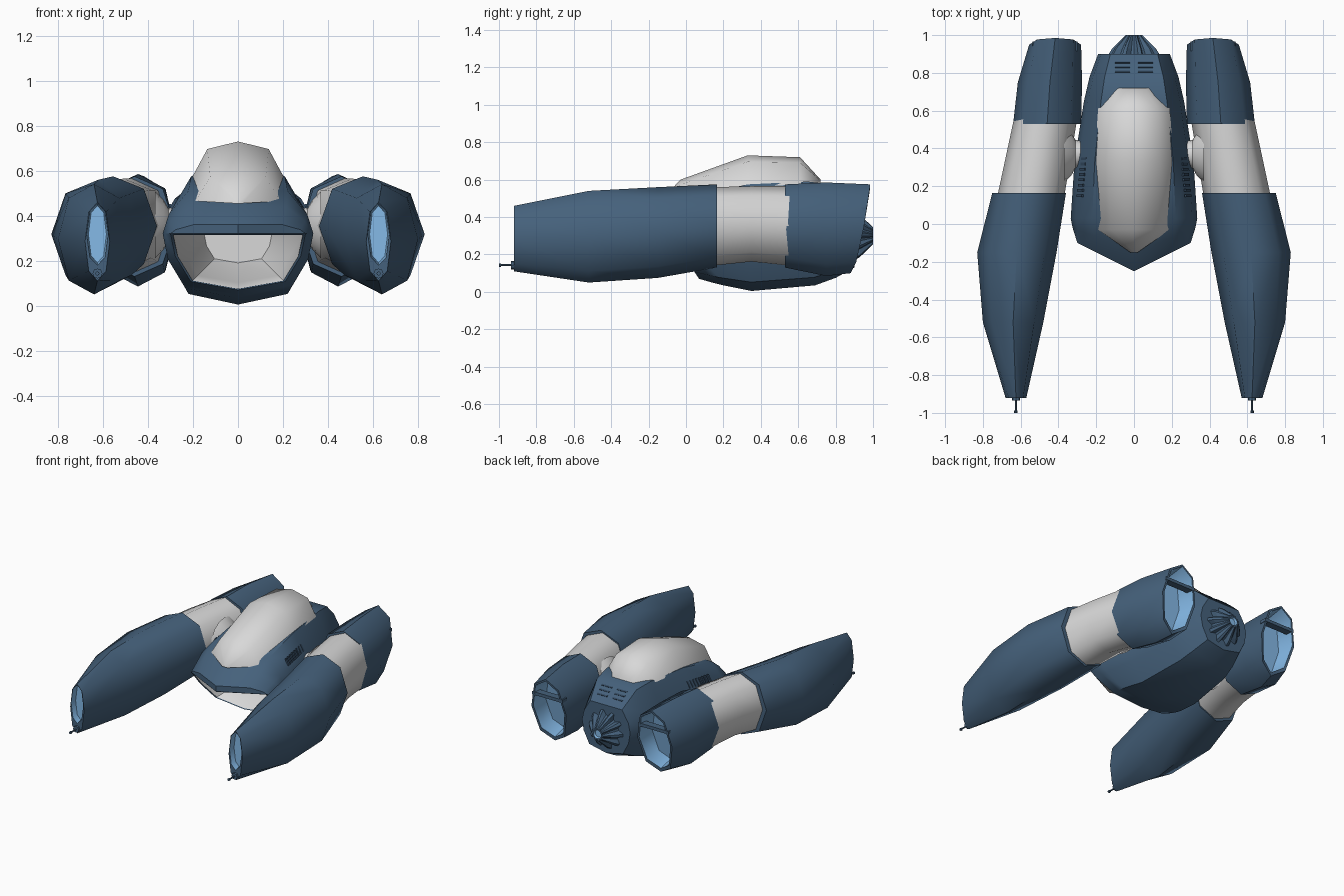
import bpy, bmesh, math
from mathutils import Vector

cube = bpy.data.objects.get("Cube")
if cube:
    bpy.data.objects.remove(cube, do_unlink=True)


def material(name, rgb):
    m = bpy.data.materials.new(name)
    m.use_nodes = True
    m.diffuse_color = (*rgb, 1)
    for node in m.node_tree.nodes:
        if node.type == 'BSDF_PRINCIPLED':
            node.inputs["Base Color"].default_value = (*rgb, 1)
    return m


MATS = [material("slate_blue", (0.06, 0.12, 0.2)),
        material("pale_grey", (0.69, 0.69, 0.69)),
        material("glow_blue", (0.24, 0.5, 0.82)),
        material("dark_navy", (0.035, 0.07, 0.12))]
BLUE, GREY, GLOW, NAVY = range(4)
OCTAGON = [(1, 0), (.7, .75), (0, 1), (-.7, .75), (-1, 0), (-.7, -.75), (0, -1), (.7, -.75)]


def finish(name, bm, smooth=50, mirror=False):
    bmesh.ops.remove_doubles(bm, verts=bm.verts, dist=0.0005)
    bmesh.ops.recalc_face_normals(bm, faces=bm.faces)
    mesh = bpy.data.meshes.new(name)
    bm.to_mesh(mesh)
    bm.free()
    for m in MATS:
        mesh.materials.append(m)
    ob = bpy.data.objects.new(name, mesh)
    bpy.context.collection.objects.link(ob)
    if smooth:
        bpy.ops.object.select_all(action='DESELECT')
        ob.select_set(True)
        bpy.context.view_layer.objects.active = ob
        bpy.ops.object.shade_smooth_by_angle(angle=math.radians(smooth))
    if mirror:
        ob.modifiers.new("Mirror", 'MIRROR').use_mirror_merge = False
    return ob


def add_face(bm, points, mat=BLUE):
    bm.faces.new([bm.verts.new(p) for p in points]).material_index = mat


def loft(bm, rings, mats, caps=(None, None)):
    """Skin closed rings; one material per strip, optional end caps."""
    for a, b, mat in zip(rings, rings[1:], mats):
        for i in range(len(a)):
            j = (i + 1) % len(a)
            add_face(bm, (a[i], a[j], b[j], b[i]), mat)
    for ring, mat in zip((rings[0], rings[-1]), caps):
        if mat is not None:
            add_face(bm, ring, mat)


def section(y, x0, x1, z0, z1, lean=0):
    """Eight-sided ring filling a box; lean pushes its top backwards."""
    cx, cz, a, b = (x0 + x1) / 2, (z0 + z1) / 2, (x1 - x0) / 2, (z1 - z0) / 2
    return [Vector((cx + a * u, y + lean * ((v + 1) / 2) ** 0.6, cz + b * v)) for u, v in OCTAGON]


def box(bm, centre, size, tilt=0, axis='X', mat=NAVY):
    from mathutils import Matrix
    m = Matrix.Translation(centre) @ Matrix.Rotation(tilt, 4, axis) @ Matrix.Diagonal((*size, 1))
    made = bmesh.ops.create_cube(bm, size=1, matrix=m)
    for f in {f for v in made["verts"] for f in v.link_faces}:
        f.material_index = mat


# --- Hull: rings through the waist, with a prow above and a set-back chin below
WAIST = 0.32
UPPER = [(1, 0), (.92, .45), (.66, 1)]
LOWER = [(.93, .4), (.7, .85), (0, 1)]


def hull_ring(y, y_low, prow, w, z_low, z_top):
    half = [Vector((0, y, z_top))]
    for u, v in reversed(UPPER):
        half.append(Vector((u * w, y + prow * u * w, WAIST + v * (z_top - WAIST))))
    for u, v in LOWER:
        half.append(Vector((u * w, (y + prow * w) * (1 - v) + y_low * v, WAIST + v * (z_low - WAIST))))
    return half + [Vector((-p.x, p.y, p.z)) for p in half[-2:0:-1]]


hull_rings = [hull_ring(*s) for s in (
    (-.25, .07, .5, .30, .07, .36),
    (-.15, .14, .4, .325, .05, .44),
    (.03, .20, 0, .335, .035, .51),
    (.33, .35, 0, .315, .005, .575),
    (.65, .69, 0, .265, .035, .59),
    (.78, .80, 0, .235, .075, .575),
    (.90, .90, 0, .19, .13, .47))]
bm = bmesh.new()
loft(bm, hull_rings, [BLUE] * 6, (None, BLUE))
front = hull_rings[0]
tip = Vector((0, -.25, WAIST))
add_face(bm, front[:4] + [tip])
add_face(bm, [front[0], tip] + front[-3:])

# Intake: thin blue rim, then a pale cavity running back into the hull
mouth = front[3:10] + [tip]


def cavity(scale, depth, flatten):
    return [Vector((p.x * scale, p.y * flatten + depth, WAIST - .005 - (WAIST - p.z) * scale)) for p in mouth]


loft(bm, [mouth, cavity(.96, .005, 1), cavity(.85, .2, .6), cavity(.5, .45, 0)],
     [BLUE, GREY, GREY], (None, GREY))
finish("hull", bm, 40)

# --- Canopy: pale faceted shell over the deck
canopy_rings = []
for y, w, base, top in ((-.15, .02, .455, .47), (-.03, .19, .465, .60), (.33, .21, .56, .73),
                        (.61, .19, .575, .72), (.72, .09, .575, .60)):
    shoulder = base + .8 * (top - base)
    canopy_rings.append([Vector(p) for p in (
        (w, y, base), (.65 * w, y, shoulder), (0, y, top), (-.65 * w, y, shoulder), (-w, y, base))])
bm = bmesh.new()
loft(bm, canopy_rings, [GREY] * 4, (GREY, GREY))
finish("canopy", bm, 50)

# --- Front pods with a recessed glowing slot
bm = bmesh.new()
loft(bm, [section(.165, .36, .75, .13, .575),
          section(-.15, .41, .83, .075, .56),
          section(-.52, .48, .80, .05, .54),
          section(-.92, .57, .68, .11, .46),
          section(-.92, .577, .673, .18, .455),
          section(-.88, .585, .665, .19, .445)],
     [BLUE, BLUE, BLUE, BLUE, GLOW], (BLUE, GLOW))
finish("front_pods", bm, 50, True)

# --- Pale necks joining front and rear pods
bm = bmesh.new()
loft(bm, [section(.14, .37, .725, .14, .56),
          section(.35, .335, .68, .162, .565),
          section(.56, .30, .635, .14, .565)], [GREY] * 2, (GREY, GREY))
finish("pod_necks", bm, 50, True)

# --- Rear pods with slanted glowing exhausts
bm = bmesh.new()
loft(bm, [section(.53, .28, .64, .13, .575),
          section(.75, .275, .615, .085, .585),
          section(.88, .28, .555, .10, .575, .105),
          section(.88, .295, .54, .125, .56, .105),
          section(.77, .31, .53, .15, .54, .08)],
     [BLUE, BLUE, BLUE, GLOW], (BLUE, GLOW))
box(bm, (.418, .94, .44), (.24, .05, .022), mat=BLUE)
finish("rear_pods", bm, 50, True)

# --- Flared struts from the hull to the necks
bm = bmesh.new()
turn = [i * math.tau / 16 for i in range(16)]
loft(bm, [[Vector((x, .37 + r * math.cos(t), .36 + r * math.sin(t))) for t in turn]
          for x, r in ((.27, .07), (.31, .075), (.33, .11), (.37, .15))], [GREY] * 3, (GREY, GREY))
finish("struts", bm, 50, True)

# --- Ribbed tail nozzle with a glowing hub
def star(y, r, groove):
    return [Vector((k * math.cos(t), y, .3 + k * math.sin(t)))
            for i in range(40) for t in [i * math.tau / 40]
            for k in [r if i % 4 < 2 else r * groove]]


bm = bmesh.new()
loft(bm, [star(.89, .14, .75), star(.93, .115, .75), star(1.0, .045, .85),
          star(1.0, .03, 1), star(.985, .025, 1)],
     [BLUE, BLUE, BLUE, GLOW], (BLUE, GLOW))
finish("tail_nozzle", bm, 0)

# --- Probes under the front slots
bm = bmesh.new()
for r, y0, y1 in ((.022, -.935, -.88), (.005, -1.0, -.9), (.009, -1.0, -.988)):
    loft(bm, [[Vector((.625 + r * u, y, .143 + r * v)) for u, v in OCTAGON] for y in (y0, y1)],
         [BLUE], (BLUE, BLUE))
finish("probes", bm, 30, True)

# --- Vent slats on the hull flanks and the tail deck
bm = bmesh.new()
for i in range(8):
    y = .15 + .028 * i
    box(bm, (.286 - .12 * (y - .15), y, .455 + .02 * i / 8), (.05, .014, .012), math.radians(59), 'Y')
finish("flank_vents", bm, 0, True)
bm = bmesh.new()
for i in range(3):
    box(bm, (.06, .805 + .025 * i, .554 - .022 * i), (.08, .01, .008), math.radians(-41))
finish("tail_vents", bm, 0, True)
